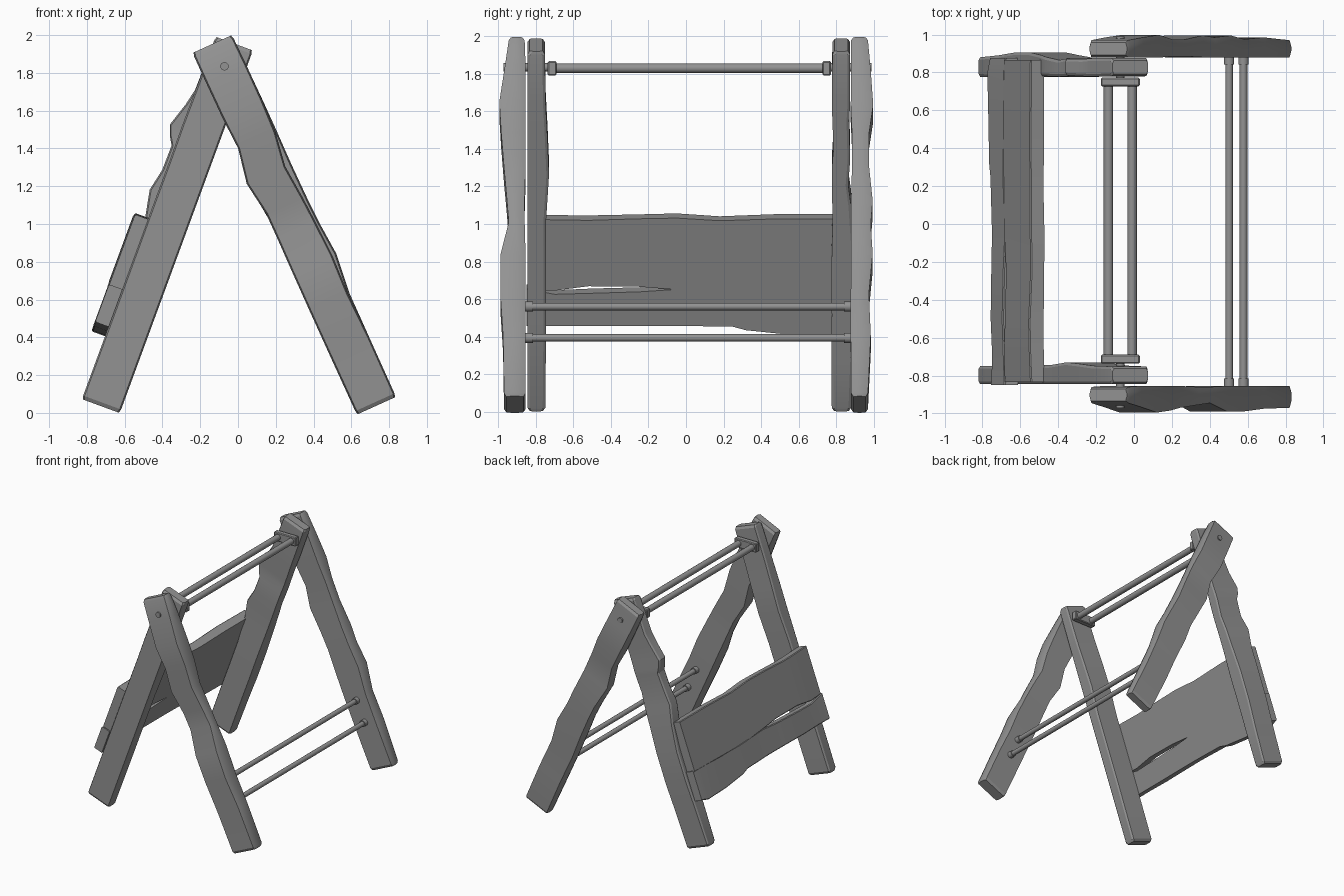
import bpy, bmesh, math
from mathutils import Vector, Matrix

grey = bpy.data.materials.new("dark_grey")
grey.diffuse_color = (0.29, 0.29, 0.29, 1)


def finish(bm, name, smooth):
    bmesh.ops.recalc_face_normals(bm, faces=bm.faces)
    me = bpy.data.meshes.new(name)
    bm.to_mesh(me)
    bm.free()
    me.materials.append(grey)
    ob = bpy.data.objects.new(name, me)
    bpy.context.collection.objects.link(ob)
    bpy.ops.object.select_all(action='DESELECT')
    ob.select_set(True)
    bpy.context.view_layer.objects.active = ob
    bpy.ops.object.shade_smooth_by_angle(angle=math.radians(smooth))
    return ob


def loft(name, rings):
    """Skin a list of equal-length point rings and cap both ends."""
    bm = bmesh.new()
    vs = [[bm.verts.new(p) for p in r] for r in rings]
    n = len(rings[0])
    for a, b in zip(vs, vs[1:]):
        for i in range(n):
            bm.faces.new((a[i], a[(i + 1) % n], b[(i + 1) % n], b[i]))
    bm.faces.new(vs[0])
    bm.faces.new(vs[-1][::-1])
    return finish(bm, name, 25)


def frame(top, bottom):
    """Return a mapping (along, across, y) -> world for a leg, and its length."""
    a, b = Vector(top), Vector(bottom)
    d = (b - a).normalized()
    p = Vector((-d.y, d.x))

    def at(t, w, y):
        q = a + d * t + p * w
        return Vector((q.x, y, q.y))
    return at, (b - a).length


def leg(name, fr, stations, cw, cy):
    """Worn plank; each station is along, left, right, y low, y high."""
    at, length = fr
    e = 0.02
    first, last = stations[0], stations[-1]

    def shrink(s, t):
        return (t, s[1] + e * .3, s[2] - e * .3, s[3] + e * .6, s[4] - e * .6)
    stations = ([shrink(first, 0), (e,) + first[1:]] + stations[1:-1]
                + [(length - e,) + last[1:], shrink(last, length)])
    rings = []
    for t, l, r, y0, y1 in stations:
        sec = [(l, y0 + cy), (l + cw, y0), (r - cw, y0), (r, y0 + cy),
               (r, y1 - cy), (r - cw, y1), (l + cw, y1), (l, y1 - cy)]
        rings.append([at(t, w, y) for w, y in sec])
    return loft(name, rings)


def rod(name, x, z, y0, y1, r, sides=16):
    bm = bmesh.new()
    bmesh.ops.create_cone(bm, cap_ends=True, segments=sides, radius1=r, radius2=r, depth=y1 - y0,
                          matrix=Matrix.Translation((x, (y0 + y1) / 2, z)) @ Matrix.Rotation(math.pi / 2, 4, 'X'))
    return finish(bm, name, 40)


# Centre lines: outer legs lean right, inner legs lean left
outer = frame((-0.136, 1.953), (0.733, 0.038))
inner = frame((-0.02, 1.955), (-0.726, 0.036))

leg("front_outer_leg", outer, [
    (0, -.115, .115, -.945, -.86), (.17, -.115, .118, -.965, -.855), (.38, -.113, .118, -.995, -.855),
    (.56, -.104, .112, -.985, -.855), (.75, -.14, .084, -.97, -.855), (.94, -.112, .100, -.955, -.86),
    (1.08, -.112, .108, -.945, -.86), (1.28, -.114, .116, -.99, -.855), (1.5, -.115, .108, -.99, -.855),
    (1.75, -.115, .115, -.975, -.855), (2.1, -.114, .114, -.97, -.855)], .008, .026)
leg("back_outer_leg", outer, [
    (0, -.115, .115, .88, .97), (.2, -.115, .118, .88, .985), (.4, -.113, .12, .878, .998),
    (.57, -.10, .12, .885, .975), (.75, -.135, .118, .885, .975), (.96, -.112, .12, .88, .995),
    (1.1, -.105, .125, .88, .985), (1.28, -.112, .139, .88, .995), (1.5, -.115, .116, .878, .975),
    (1.75, -.115, .115, .878, .985), (2.1, -.114, .114, .88, .97)], .008, .026)

leg("front_inner_leg", inner, [
    (0, -.105, .105, -.845, -.752), (.3, -.107, .107, -.845, -.748), (.5, -.109, .107, -.845, -.738),
    (.7, -.107, .107, -.845, -.73), (.95, -.108, .107, -.845, -.745), (1.5, -.107, .107, -.845, -.745),
    (2.03, -.107, .107, -.845, -.75)], .008, .014)
leg("back_inner_leg", inner, [
    (0, -.105, .105, .78, .875), (.3, -.11, .107, .778, .875), (.39, -.13, .107, .78, .87),
    (.52, -.172, .107, .785, .872), (.575, -.152, .107, .785, .875), (.62, -.125, .107, .78, .875),
    (.76, -.127, .107, .777, .865), (.88, -.153, .107, .78, .88), (1.04, -.122, .107, .78, .89),
    (1.25, -.107, .107, .775, .905), (1.5, -.107, .107, .777, .905), (1.75, -.107, .107, .775, .89),
    (2.03, -.107, .107, .777, .88)], .008, .014)


# Two rough boards across the inner legs; station is y, top, bottom, thickness
def board(name, stations):
    at = inner[0]
    c = .006
    rings = []
    for y, top, bot, th in stations:
        o, i = -.11 - th, -.106
        sec = [(top, i), (top, o + c), (top + c, o), (bot - c, o), (bot, o + c), (bot, i)]
        rings.append([at(t, w, y) for t, w in sec])
    return loft(name, rings)


board("upper_board", [
    (-.835, 1.03, 1.43, .07), (-.70, 1.033, 1.435, .075), (-.52, 1.036, 1.41, .078), (-.25, 1.027, 1.413, .07),
    (-.05, 1.023, 1.43, .074), (.18, 1.038, 1.45, .07), (.5, 1.027, 1.445, .076), (.865, 1.027, 1.44, .072)])
board("lower_board", [
    (-.85, 1.425, 1.637, .072), (-.70, 1.456, 1.637, .066), (-.5, 1.45, 1.637, .075), (-.25, 1.442, 1.635, .072),
    (-.05, 1.428, 1.635, .068), (.25, 1.438, 1.64, .075), (.32, 1.438, 1.66, .075), (.55, 1.435, 1.685, .07),
    (.8, 1.43, 1.69, .074), (.875, 1.432, 1.67, .066)])

# Paired top bars with their end blocks
for i, x in enumerate((-.135, -.01)):
    rod(f"top_bar_{i + 1}", x, 1.83, -.70, .74, .025)
for name, y0, y1 in (("front", -.737, -.69), ("back", .727, .772)):
    bm = bmesh.new()
    bmesh.ops.create_cube(bm, size=1, matrix=Matrix.Translation((-.072, (y0 + y1) / 2, 1.83))
                          @ Matrix.Diagonal((.205, y1 - y0, .076, 1)))
    bmesh.ops.bevel(bm, geom=bm.edges[:], offset=.006, segments=1, affect='EDGES')
    finish(bm, name + "_bar_block", 25)

# Pivot bolts
rod("front_pivot_bolt", -.072, 1.835, -.972, -.71, .022)
rod("back_pivot_bolt", -.072, 1.835, .75, .99, .022)

# Lower spreader rods with end collars
for i, (x, z) in enumerate(((.502, .56), (.578, .393))):
    rod(f"spreader_rod_{i + 1}", x, z, -.87, .89, .02)
    rod(f"front_collar_{i + 1}", x, z, -.87, -.815, .027)
    rod(f"back_collar_{i + 1}", x, z, .842, .89, .027)
